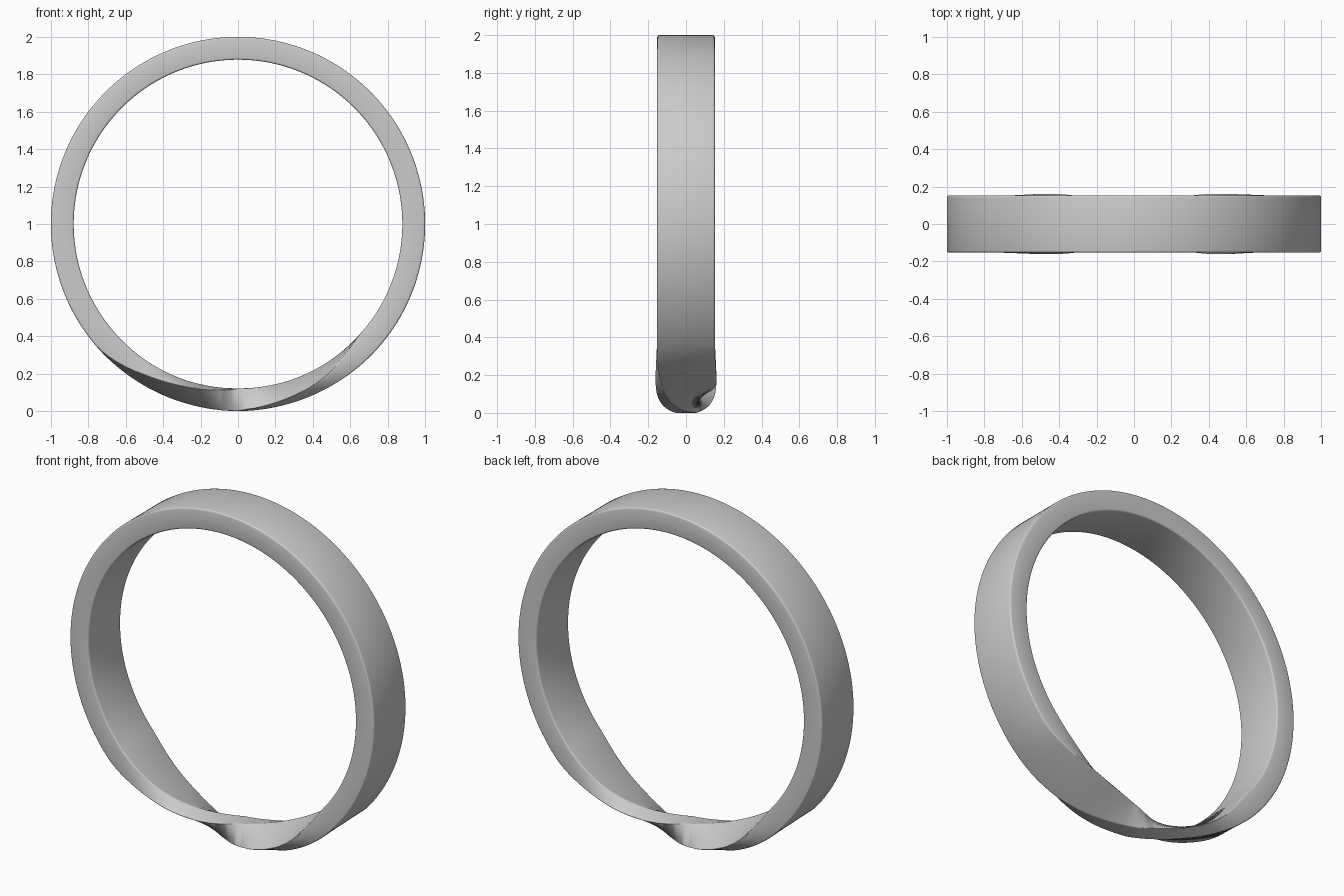
import bpy, bmesh
from math import sin, cos, pi, radians

if "Cube" in bpy.data.objects:
    bpy.data.objects.remove(bpy.data.objects["Cube"])

HALF_T, HALF_W = 0.061, 0.1525   # half radial thickness, half width along y
BEVEL, STEPS = 0.010, 3          # soft edge
SEGS = 288
TWIST = radians(50)              # half span of the twisted zone at the bottom


def section():
    """Rounded rectangle as (radial, y) points."""
    pts = []
    for i, (sr, sy) in enumerate([(1, 1), (-1, 1), (-1, -1), (1, -1)]):
        for k in range(STEPS + 1):
            a = (i + k / STEPS) * pi / 2
            pts.append((sr * (HALF_T - BEVEL) + BEVEL * cos(a),
                        sy * (HALF_W - BEVEL) + BEVEL * sin(a)))
    return pts


def twist_angle(phi):
    t = min(1, max(0, (phi + TWIST) / (2 * TWIST)))
    return pi * t * t * (3 - 2 * t)


# Twisted ring: section swept round the circle, turned half a turn at the
# bottom and squeezed so its radial thickness stays constant
profile = section()
n = len(profile)
bm = bmesh.new()
loops = []
for s in range(SEGS):
    phi = -pi + 2 * pi * s / SEGS          # measured from the bottom
    a = twist_angle(phi)
    squeeze = HALF_T / (HALF_W * abs(sin(a)) + HALF_T * abs(cos(a)))
    loop = []
    for r, y in profile:
        rr = 1 - HALF_T + squeeze * (r * cos(a) + y * sin(a))
        yy = y * cos(a) - r * sin(a)
        loop.append(bm.verts.new((rr * sin(phi), yy, 1 - rr * cos(phi))))
    loops.append(loop)

for s in range(SEGS):
    shift = n // 2 if s == SEGS - 1 else 0   # half-turn closure at the top
    A, B = loops[s], loops[(s + 1) % SEGS]
    for i in range(n):
        j = (i + 1) % n
        bm.faces.new((A[i], A[j], B[(j + shift) % n], B[(i + shift) % n]))
bmesh.ops.recalc_face_normals(bm, faces=bm.faces[:])

mesh = bpy.data.meshes.new("twisted_ring")
bm.to_mesh(mesh)
bm.free()
ring = bpy.data.objects.new("twisted_ring", mesh)
bpy.context.collection.objects.link(ring)
bpy.context.view_layer.objects.active = ring
ring.select_set(True)
bpy.ops.object.shade_smooth_by_angle(angle=radians(40))
